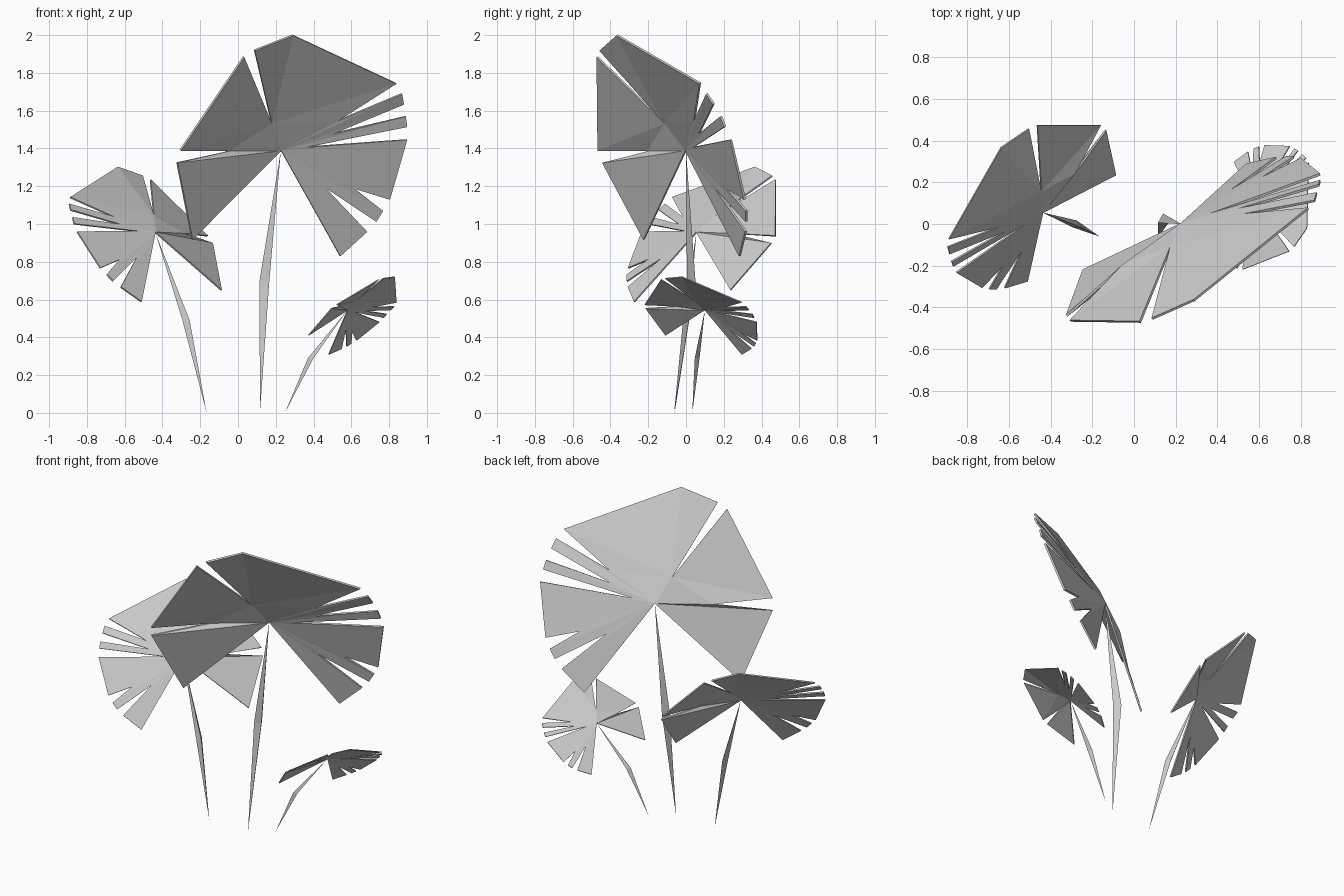
import bpy, bmesh, math
from mathutils import Vector, Matrix

cube = bpy.data.objects.get("Cube")
if cube:
    bpy.data.objects.remove(cube)

grey = bpy.data.materials.new("plain grey")
grey.use_nodes = True
colour = (0.6, 0.6, 0.6, 1)
grey.diffuse_color = colour
grey.node_tree.nodes["Principled BSDF"].inputs["Base Color"].default_value = colour


def add_object(name, bm):
    mesh = bpy.data.meshes.new(name)
    bm.to_mesh(mesh)
    bm.free()
    mesh.materials.append(grey)
    obj = bpy.data.objects.new(name, mesh)
    bpy.context.collection.objects.link(obj)
    return obj


def frame(first, second):
    """Rotation whose axes follow two directions."""
    x = Vector(first).normalized()
    z = x.cross(Vector(second)).normalized()
    return Matrix((x, z.cross(x), z)).transposed()


# Fan leaf relative to its hub: fold, left slit and blade tips
HUB = Vector()
FOLD = Vector((-.05, -.11, .145))
LEFT_SLIT = Vector((-.28, -.2, -.005))
LOW_BLADE = [(-.47, -.222, -.472), (-.55, -.44, -.065)]
SIDE_BLADE = [(-.533, -.465, 0), (-.197, -.47, .495)]
TOP_BLADE = [(-.14, -.455, .53), (.063, -.365, .61), (.61, .075, .355)]
STRIPS = [
    [(.64, .11, .3), (.65, .148, .245)],
    [(.66, .185, .18), (.667, .207, .125)],
    [(.667, .238, .057), (.576, .312, -.26)],
    [(.54, .32, -.32), (.503, .32, -.377)],
    [(.455, .317, -.43), (.313, .285, -.56)],
]
SLIT_DEPTHS = [.48, .42, .2, .7, .5]
LEAF_FRAME = frame(STRIPS[-1][1], LOW_BLADE[0])


def leaf(name, hub, last_tip, low_tip, size):
    # Slit ends lie part way from the hub to the gap between two blades
    blades = [TOP_BLADE] + STRIPS
    slits = [(Vector(a[-1]) + Vector(b[0])) / 2 * depth
             for a, b, depth in zip(blades, STRIPS, SLIT_DEPTHS)]
    fans = [[HUB, *LOW_BLADE, LEFT_SLIT], [FOLD, LEFT_SLIT, *SIDE_BLADE],
            [HUB, LEFT_SLIT, FOLD], [FOLD, *TOP_BLADE, slits[0]],
            [HUB, FOLD, slits[0]]]
    for i, tips in enumerate(STRIPS):
        fans.append([HUB, slits[i], *tips, *slits[i + 1:i + 2]])
    turn = frame(last_tip, low_tip) @ LEAF_FRAME.transposed()
    bm = bmesh.new()
    for fan in fans:
        verts = [bm.verts.new(Vector(hub) + turn @ Vector(p) * size) for p in fan]
        for a, b in zip(verts[1:], verts[2:]):
            bm.faces.new((verts[0], a, b))
    bmesh.ops.remove_doubles(bm, verts=bm.verts, dist=1e-4)
    obj = add_object(name, bm)
    solid = obj.modifiers.new("thickness", "SOLIDIFY")
    solid.thickness = .012 * size
    solid.offset = 0


def stem(name, base, middle, top, radius):
    # Three-sided spindle, pointed at both ends
    bm = bmesh.new()
    ends = [bm.verts.new(p) for p in (base, top)]
    ring = []
    for k in range(3):
        a = math.tau * k / 3 + math.pi / 2
        offset = Vector((math.cos(a), math.sin(a), 0)) * radius
        ring.append(bm.verts.new(Vector(middle) + offset))
    for k in range(3):
        a, b = ring[k], ring[(k + 1) % 3]
        bm.faces.new((ends[0], b, a))
        bm.faces.new((ends[1], a, b))
    add_object(name, bm)


# Plants: hub, leaf directions, size, stem base, stem bend, stem radius
PLANTS = {
    "tall": ((.227, 0, 1.39), STRIPS[-1][1], LOW_BLADE[0], 1,
             (.116, -.063, 0), (.14, .02, .7), .03),
    "middle": ((-.438, .055, .955), (-.075, -.335, -.375), (.348, .178, -.307), .71,
               (-.166, -.06, 0), (-.275, -.005, .49), .022),
    "short": ((.58, .1, .545), (-.1, .196, -.235), (-.2, -.227, -.115), .46,
              (.248, .033, 0), (.385, .055, .29), .017),
}
for name, (hub, last, low, size, base, bend, radius) in PLANTS.items():
    leaf(name + "_leaf", hub, last, low, size)
    stem(name + "_stem", base, bend, hub, radius)
